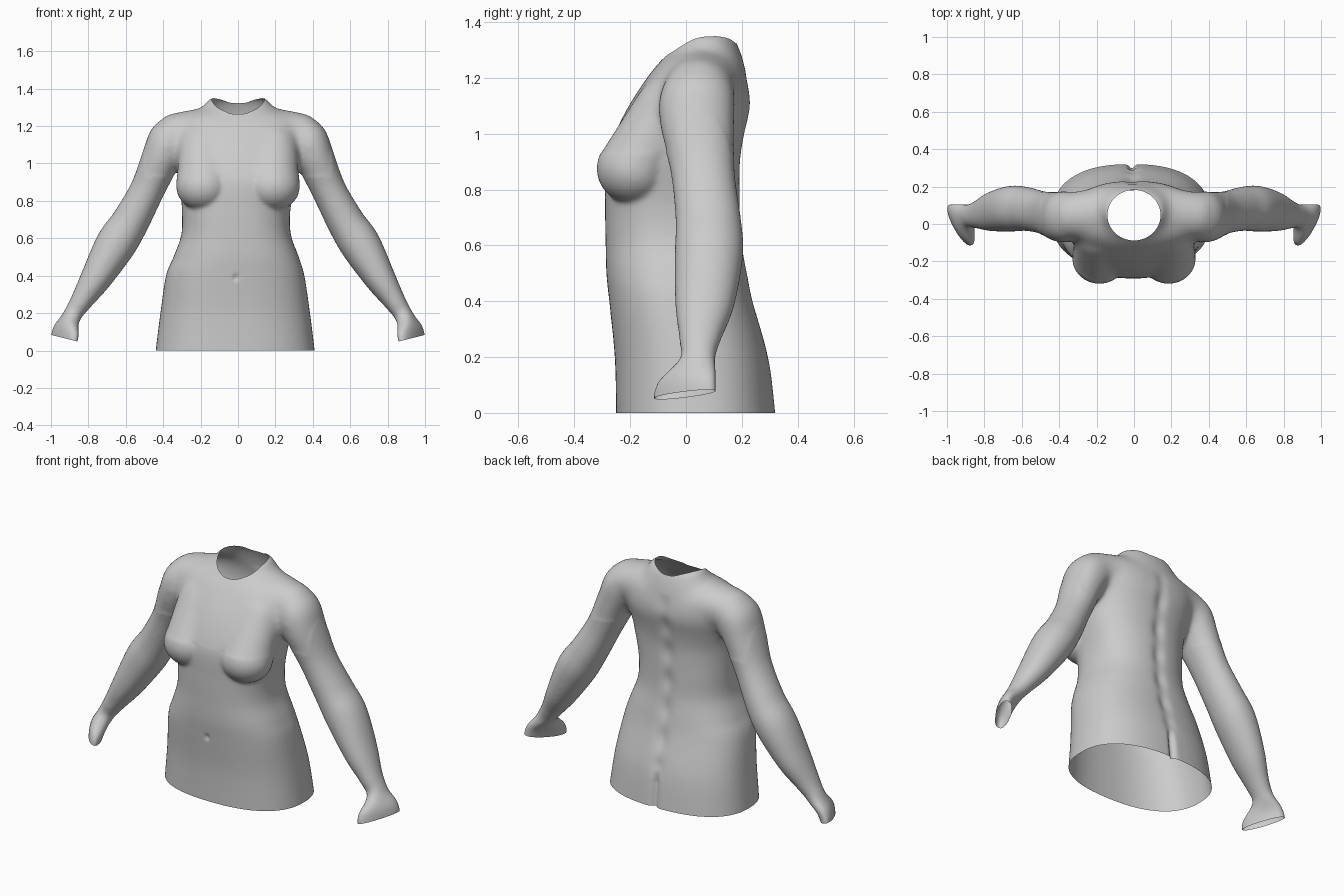
import bpy, bmesh, math
from mathutils import Vector
from math import exp, sin, cos, pi

if "Cube" in bpy.data.objects:
    bpy.data.objects.remove(bpy.data.objects["Cube"])

N = 64
bm = bmesh.new()


def dense(rows, steps=6):
    """Catmull-Rom interpolation of parameter rows."""
    out = []
    for i in range(len(rows) - 1):
        a, b, c, d = (rows[min(max(k, 0), len(rows) - 1)] for k in (i - 1, i, i + 1, i + 2))
        for s in range(steps):
            t = s / steps
            out.append([0.5 * (2*q + (r-p)*t + (2*p-5*q+4*r-s4)*t*t + (3*q-p-3*r+s4)*t**3)
                        for p, q, r, s4 in zip(a, b, c, d)])
    return out + [list(rows[-1])]


def loft(rings, power):
    """Closed skin over rings of (centre, axis u, axis v)."""
    loops = []
    for c, u, v in rings:
        loop = []
        for k in range(N):
            ca, sa = cos(2*pi*k/N), sin(2*pi*k/N)
            p = c + u * math.copysign(abs(ca)**(2/power), ca) + v * math.copysign(abs(sa)**(2/power), sa)
            loop.append(bm.verts.new(p))
        loops.append(loop)
    faces = [bm.faces.new((a[k], a[(k+1) % N], b[(k+1) % N], b[k]))
             for a, b in zip(loops, loops[1:]) for k in range(N)]
    faces += [bm.faces.new(loops[0][::-1]), bm.faces.new(loops[-1])]
    bmesh.ops.recalc_face_normals(bm, faces=faces)


def upright(rows, power):
    """Horizontal rings from (z, centre x, half width, front y, back y)."""
    loft([(Vector((cx, (f+b)/2, z)), Vector((w, 0, 0)), Vector((0, (b-f)/2, 0)))
          for z, cx, w, f, b in dense(rows)], power)


def hull(side, *balls):
    """Smooth mass wrapped around ellipsoids of (centre, radii)."""
    tmp = bmesh.new()
    for c, r in balls:
        for v in bmesh.ops.create_uvsphere(tmp, u_segments=36, v_segments=24, radius=1)["verts"]:
            v.co = Vector((side*(c[0] + v.co.x*r[0]), c[1] + v.co.y*r[1], c[2] + v.co.z*r[2]))
    pts = [v.co.copy() for v in tmp.verts]
    tmp.free()
    tmp = bmesh.new()
    for p in pts:
        tmp.verts.new(p)
    bmesh.ops.convex_hull(tmp, input=tmp.verts[:])
    bmesh.ops.delete(tmp, geom=[v for v in tmp.verts if not v.link_faces], context='VERTS')
    bmesh.ops.recalc_face_normals(tmp, faces=tmp.faces[:])
    part = bpy.data.meshes.new("mass")
    tmp.to_mesh(part)
    tmp.free()
    bm.from_mesh(part)
    bpy.data.meshes.remove(part)


# Trunk and neck base
upright([(-.06, -.015, .43, -.25, .325), (0, -.015, .425, -.25, .32), (.2, -.015, .40, -.255, .295),
         (.4, -.015, .37, -.275, .24), (.5, -.01, .335, -.285, .22), (.62, -.01, .293, -.288, .2),
         (.75, -.01, .29, -.29, .195), (.9, 0, .31, -.288, .195), (1.0, 0, .325, -.255, .21),
         (1.1, 0, .34, -.205, .232), (1.2, 0, .35, -.14, .217), (1.25, 0, .31, -.10, .19),
         (1.285, 0, .22, -.06, .16)], 2.4)
upright([(1.13, 0, .30, -.17, .225), (1.22, 0, .26, -.115, .215), (1.28, 0, .21, -.075, .20),
         (1.32, 0, .175, -.04, .185), (1.358, 0, .15, -.02, .165)], 2.2)

# Arms: (x, y, z, half thickness across, half depth, twist of the section)
ARM = [(.29, .05, 1.18, .085, .11, 0), (.36, .04, 1.13, .117, .137, 0), (.41, .04, 1.03, .105, .135, 0),
       (.485, .06, .86, .092, .114, 0), (.575, .08, .69, .10, .117, 0), (.655, .082, .565, .108, .122, 0),
       (.76, .067, .385, .083, .105, 0), (.84, .05, .26, .058, .073, 0), (.885, .04, .19, .048, .065, .2),
       (.918, .0, .11, .045, .12, .5), (.94, -.005, .0, .03, .13, .5)]
rows = dense(ARM)
for side in (-1, 1):
    rings = []
    for i, (x, y, z, r, d, tw) in enumerate(rows):
        p, q = rows[max(i-1, 0)], rows[min(i+1, len(rows)-1)]
        t = Vector((q[0]-p[0], 0, q[2]-p[2])).normalized()
        u, v = Vector((-t.z, 0, t.x)), Vector((0, 1, 0))
        u, v = u*cos(tw) - v*sin(tw), v*cos(tw) + u*sin(tw)
        u, v = u*r, v*d
        rings.append((Vector((x*side, y, z)), Vector((u.x*side, u.y, u.z)), Vector((v.x*side, v.y, v.z))))
    loft(rings, 2.1)
    # Breast: round below, sloping into the upper chest
    hull(side, ((.185, -.185, .875), (.145, .135, .128)), ((.19, -.06, 1.10), (.13, .12, .11)))
    # Shoulder: bridge from the neck base to the arm
    hull(side, ((.335, .045, 1.155), (.11, .125, .115)), ((.15, .06, 1.19), (.1, .14, .115)))

# Fuse everything into one skin
mesh = bpy.data.meshes.new("torso")
bm.to_mesh(mesh)
bm.free()
torso = bpy.data.objects.new("torso", mesh)
bpy.context.collection.objects.link(torso)
mod = torso.modifiers.new("fuse", 'REMESH')
mod.mode, mod.voxel_size = 'VOXEL', 0.01
mod = torso.modifiers.new("soften", 'SMOOTH')
mod.factor, mod.iterations = 0.5, 7
skin = bpy.data.meshes.new_from_object(torso.evaluated_get(bpy.context.evaluated_depsgraph_get()))
torso.modifiers.clear()
torso.data = skin

bm = bmesh.new()
bm.from_mesh(skin)

# Blend the upper chest and shoulders more strongly
soft = [v for v in bm.verts if v.co.z > .93 and abs(v.co.x) < .5]
for _ in range(35):
    bmesh.ops.smooth_vert(bm, verts=soft, factor=.5, use_axis_x=True, use_axis_y=True, use_axis_z=True)
bm.normal_update()

# Spine groove, cleft, navel and breastbone line
for v in bm.verts:
    x, y, z = v.co
    dx = x + .012
    if v.normal.y > .2 and abs(x) < .2:
        if .15 < z < 1.22:
            fade = min(1, (z-.15)/.1, (1.22-z)/.1)
            v.co.y -= fade * (.011 + .004*sin(z*38)) * exp(-(dx/.035)**2)
        if z < .2:
            v.co.y -= .022 * min(1, (.2-z)/.06) * exp(-(dx/.018)**2)
    elif v.normal.y < -.2 and abs(x) < .2:
        v.co.y += .012 * exp(-(dx/.012)**2 - ((z-.39)/.016)**2)


def cut(faces, co, no):
    """Slice the faces and open everything beyond the plane."""
    geom = set(faces) | {e for f in faces for e in f.edges} | {v for f in faces for v in f.verts}
    bmesh.ops.bisect_plane(bm, geom=list(geom), plane_co=co, plane_no=no, clear_outer=True)


# Open waist and open hand ends
cut([f for f in bm.faces if abs(f.calc_center_median().x) < .6], (0, 0, 0), (0, 0, -1))
for s in (-1, 1):
    cut([f for f in bm.faces if f.calc_center_median().x * s > .78], (s*.93, 0, .066), (s*.25, 0, -1))

# Open neck: remove an oval, pull the rim onto it and even it out
CY, RX, RY = .047, .142, .135
oval = lambda p: math.hypot(p.x/RX, (p.y-CY)/RY)
bmesh.ops.delete(bm, geom=[f for f in bm.faces if f.calc_center_median().z > 1.15
                           and oval(f.calc_center_median()) < 1], context='FACES')
rim = [v for v in bm.verts if v.is_boundary and v.co.z > 1.15]
for _ in range(6):
    avg = {}
    for v in rim:
        near = [e.other_vert(v).co for e in v.link_edges if e.is_boundary]
        avg[v] = (v.co + sum(near, Vector()) / len(near)) / 2
    for v, p in avg.items():
        k = oval(p)
        v.co = Vector((p.x/k, CY + (p.y-CY)/k, p.z))
bm.to_mesh(skin)
bm.free()

# Plain grey finish, smooth shading
grey = bpy.data.materials.new("light grey")
grey.diffuse_color = (.6, .6, .6, 1)
grey.use_nodes = True
grey.node_tree.nodes["Principled BSDF"].inputs["Base Color"].default_value = grey.diffuse_color
skin.materials.clear()
skin.materials.append(grey)
for p in skin.polygons:
    p.use_smooth = True
    p.material_index = 0
